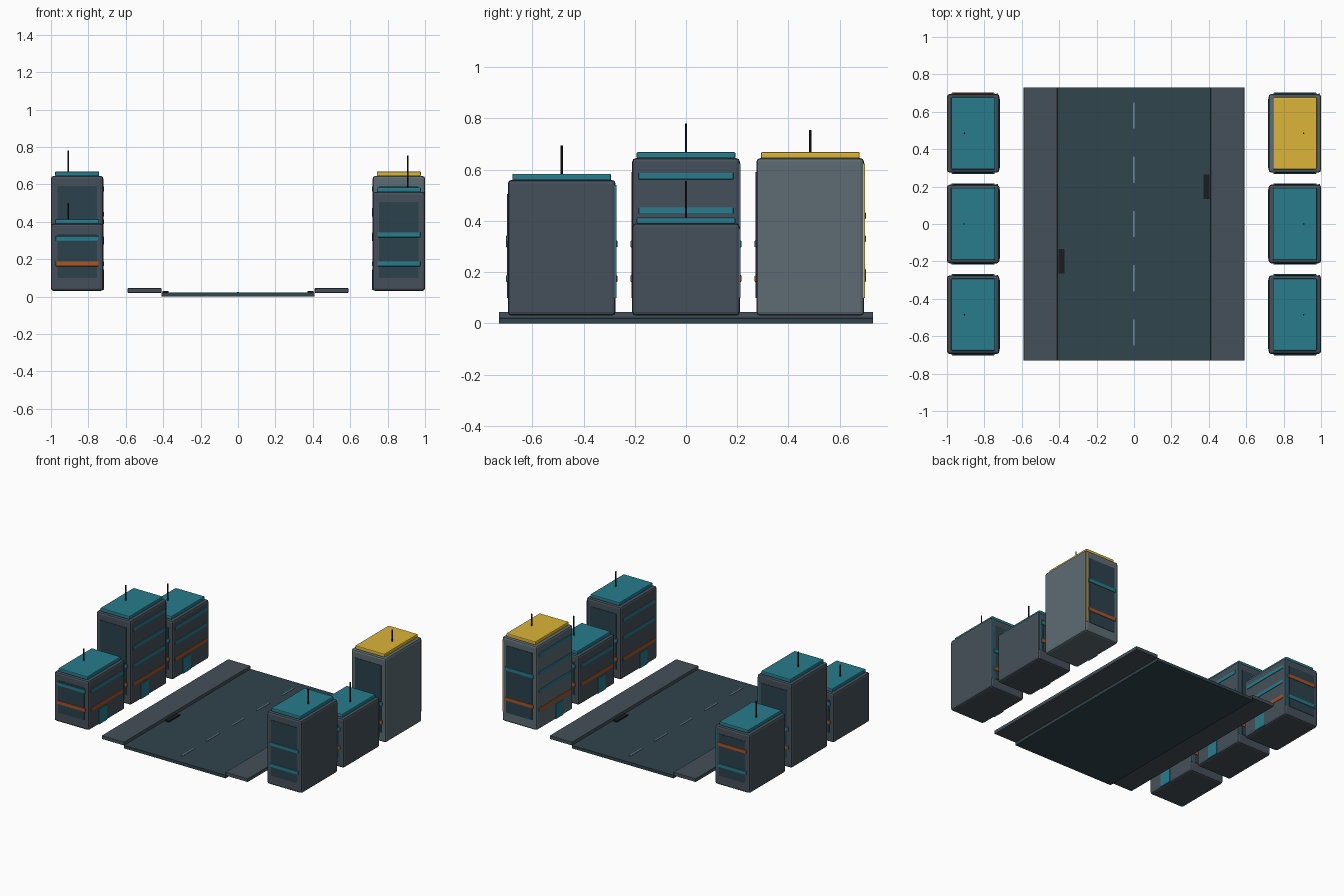
import bpy

if "Cube" in bpy.data.objects:
    bpy.data.objects.remove(bpy.data.objects["Cube"])

COLORS = {
    "wall": (0.06, 0.08, 0.10), "light_wall": (0.11, 0.15, 0.17),
    "asphalt": (0.03, 0.058, 0.075), "glass": (0.024, 0.055, 0.07),
    "teal": (0.02, 0.20, 0.26), "orange": (0.38, 0.09, 0.02),
    "yellow": (0.72, 0.46, 0.04), "dash": (0.14, 0.22, 0.26),
    "black": (0.01, 0.012, 0.015),
}
mats = {}
for key, c in COLORS.items():
    mats[key] = bpy.data.materials.new(key)
    mats[key].diffuse_color = (*c, 1)


def box(name, x, y, z, color, bevel=0):
    """Box from (min, max) ranges on each axis."""
    loc = [(r[0] + r[1]) / 2 for r in (x, y, z)]
    bpy.ops.mesh.primitive_cube_add(size=1, location=loc)
    ob = bpy.context.object
    ob.name = name
    ob.scale = [r[1] - r[0] for r in (x, y, z)]
    bpy.ops.object.transform_apply(location=False, rotation=False, scale=True)
    ob.data.materials.append(mats[color])
    if bevel:
        m = ob.modifiers.new("bevel", 'BEVEL')
        m.width, m.segments = bevel, 2
    return ob


def around(c, half):
    return (c - half, c + half)


# Road, sidewalks, lane dashes and drains
box("road", (-0.41, 0.41), (-0.73, 0.73), (0, 0.022), "asphalt")
for s in (-1, 1):
    xs = sorted((s * 0.41, s * 0.59))
    box("sidewalk", xs, (-0.73, 0.73), (0.02, 0.045), "wall", 0.002)
    box("drain", around(s * 0.388, 0.016), around(s * 0.2, 0.065), (0.02, 0.03), "black")
for i in range(-2, 3):
    box("lane_dash", around(0, 0.005), around(i * 0.29, 0.07), (0.02, 0.025), "dash")


def building(side, cy, top, tip, front, back, street, wall="wall", roof="teal"):
    cx = side * 0.86
    box("building_body", around(cx, 0.14), around(cy, 0.21), (0.03, top), wall, 0.014)
    box("roof_slab", around(cx, 0.118), around(cy, 0.193), (top - 0.002, top + 0.024), roof, 0.006)
    # Antenna, towards the outer edge
    z0 = top + 0.02
    bpy.ops.mesh.primitive_cylinder_add(vertices=8, radius=0.004, depth=tip - z0,
                                        location=(side * 0.907, cy, (z0 + tip) / 2))
    bpy.context.object.name = "antenna"
    bpy.context.object.data.materials.append(mats["black"])
    # Glass panel, light bands and corner strip on both end walls
    for d, bands in ((-1, front), (1, back)):
        def depth(out):
            return sorted((cy + d * 0.2, cy + d * out))
        box("glass_panel", around(cx, 0.105), depth(0.213), (0.10, top - 0.055), "glass")
        for z, color in bands:
            box("end_band", around(cx, 0.115), depth(0.217), around(z, 0.013), color, 0.003)
    box("corner_strip", around(cx + 0.13, 0.004), (cy + 0.19, cy + 0.213), (0.1, top - 0.02), roof)
    # Bands and door on the street wall
    inner = sorted((side * 0.73, side * 0.716))
    for z, color in street:
        box("street_band", inner, around(cy, 0.185), around(z, 0.013), color, 0.003)
    box("door", inner, around(cy - 0.05, 0.045), (0.035, 0.145), "teal")


T, O = "teal", "orange"
low = [(0.175, O), (0.31, T)]
mid = [(0.175, O), (0.33, T), (0.46, T)]
tall = [(0.175, O), (0.31, T), (0.44, T), (0.575, T)]
building(-1, -0.485, 0.39, 0.50, low, low, low)
building(-1, 0, 0.645, 0.78, low, low, tall)
building(-1, 0.485, 0.46, 0.605, low, [(0.175, T), (0.33, O)], [(0.175, O), (0.29, T), (0.40, T)])
building(1, -0.485, 0.56, 0.695, [(0.175, T), (0.33, T)], low, mid)
building(1, 0, 0.39, 0.555, low, low, low)
building(1, 0.485, 0.645, 0.755, low, [(0.2, O), (0.42, T)], tall, "light_wall", "yellow")

for m in bpy.data.materials:
    if m.users and not m.is_grease_pencil:
        m.use_nodes = True
        m.node_tree.nodes["Principled BSDF"].inputs["Base Color"].default_value = m.diffuse_color
